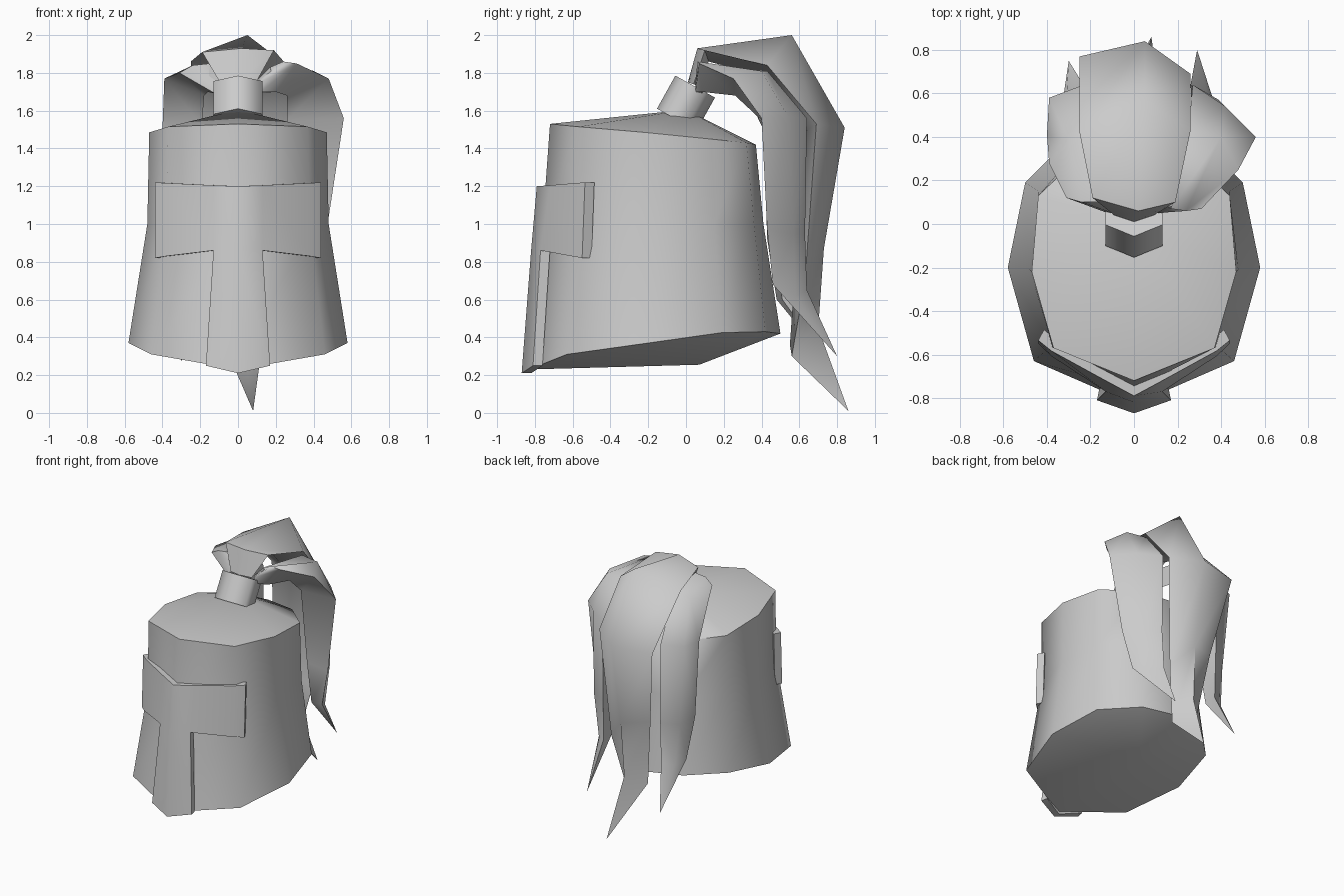
import bpy, bmesh, math
from mathutils import Matrix, Vector


def make(name, verts, faces, angle=62):
    mesh = bpy.data.meshes.new(name)
    mesh.from_pydata(verts, [], faces)
    bm = bmesh.new()
    bm.from_mesh(mesh)
    bmesh.ops.remove_doubles(bm, verts=bm.verts, dist=0.0005)
    bmesh.ops.recalc_face_normals(bm, faces=bm.faces)
    bm.to_mesh(mesh)
    bm.free()
    ob = bpy.data.objects.new(name, mesh)
    bpy.context.collection.objects.link(ob)
    bpy.context.view_layer.objects.active = ob
    ob.select_set(True)
    bpy.ops.object.shade_smooth_by_angle(angle=math.radians(angle))
    ob.select_set(False)
    return ob


def ring(half):
    # half outline from front to back, completed by mirroring in x
    return half + [(-x, y, z) for x, y, z in half[-2:0:-1]]


# helmet shell: ten-sided rings with slightly domed caps
bottom = ring([(0, -.83, .23), (.46, -.63, .31), (.58, -.20, .37),
               (.50, .19, .425), (.27, .42, .43), (0, .50, .42)])
middle = ring([(0, -.76, .98), (.38, -.56, .99), (.48, -.21, 1.0),
               (.44, .15, 1.0), (.24, .36, 1.0), (0, .41, 1.0)])
top = ring([(0, -.72, 1.53), (.37, -.57, 1.515), (.47, -.22, 1.485),
            (.44, .13, 1.45), (.24, .32, 1.43), (0, .37, 1.42)])
n = len(top)
faces = []
for k in range(2):
    for i in range(n):
        j = (i + 1) % n
        faces.append((k*n + i, k*n + j, k*n + n + j, k*n + n + i))
for i in range(n):
    j = (i + 1) % n
    faces.append((j, i, 3*n))
    faces.append((2*n + i, 2*n + j, 3*n + 1))
make("helmet_shell", bottom + middle + top + [(0, .07, .255), (0, 0, 1.605)], faces)

# T-shaped face plate: half outline, mirrored and given depth
half = [(0, -.79, 1.20), (.13, -.72, 1.205), (.38, -.583, 1.217), (.44, -.535, 1.22),
        (.44, -.55, .82), (.38, -.607, .83), (.13, -.77, .86), (0, -.82, .86),
        (.17, -.81, .25), (0, -.87, .21)]
quads = [(0, 1, 6, 7), (1, 2, 5, 6), (2, 3, 4, 5), (7, 6, 8, 9)]
h = len(half)
verts = half + [(-x, y, z) for x, y, z in half]
verts += [(x*.94, y + .05, z) for x, y, z in verts]
front = quads + [tuple(i + h for i in q[::-1]) for q in quads]
rim = [0, 1, 2, 3, 4, 5, 6, 8, 9, 8 + h, 6 + h, 5 + h, 4 + h, 3 + h, 2 + h, 1 + h]
# centre-line points are doubled by the mirror; make() welds them
faces = front + [tuple(i + 2*h for i in q[::-1]) for q in front]
faces += [(a, b, b + 2*h, a + 2*h) for a, b in zip(rim, rim[1:] + rim[:1])]
make("face_plate", verts, faces)

# plume socket: tilted six-sided tube
tilt = Matrix.Translation((0, 0, 1.64)) @ Matrix.Rotation(math.radians(-29), 4, 'X')
verts = [tilt @ Vector((.15*math.sin(a), -.12*math.cos(a), z))
         for z in (-.1, .1) for a in (i*math.tau/6 for i in range(6))]
faces = [(i, (i+1) % 6, (i+1) % 6 + 6, i + 6) for i in range(6)]
make("plume_socket", verts, faces + [(5, 4, 3, 2, 1, 0), (6, 7, 8, 9, 10, 11)], 75)


def lock(name, rows, tip):
    # closed hair lock: four-sided rows (edge, outer, edge, inner) ending in a tip
    verts = [p for r in rows for p in r] + [tip]
    faces = [(0, 1, 2, 3)]
    for i in range(4):
        j = (i + 1) % 4
        faces += [(4*k + i, 4*k + j, 4*k + j + 4, 4*k + i + 4) for k in range(len(rows) - 1)]
        faces.append((len(verts) - 5 + i, len(verts) - 5 + j, len(verts) - 1))
    make(name, verts, faces)


# plume: one large centre lock and two side locks
lock("plume_centre", [
    [(-.09, .04, 1.74), (0, .01, 1.75), (.09, .04, 1.74), (0, .07, 1.73)],
    [(-.19, .12, 1.91), (.02, .06, 1.93), (.19, .10, 1.92), (0, .12, 1.86)],
    [(-.25, .42, 1.86), (.05, .56, 2.0), (.26, .43, 1.84), (.02, .38, 1.79)],
    [(-.25, .77, 1.50), (.05, .84, 1.51), (.26, .69, 1.53), (.02, .63, 1.49)],
    [(-.15, .65, .90), (.05, .73, .87), (.20, .63, .70), (.03, .58, .80)],
    [(-.08, .58, .38), (.04, .70, .45), (.12, .56, .30), (.03, .55, .36)]], (.08, .86, .01))
lock("plume_right", [
    [(.07, .10, 1.73), (.10, .05, 1.74), (.12, .05, 1.70), (.10, .09, 1.69)],
    [(.17, .07, 1.83), (.24, .06, 1.86), (.31, .07, 1.85), (.20, .08, 1.70)],
    [(.25, .43, 1.81), (.40, .40, 1.81), (.48, .25, 1.77), (.26, .26, 1.68)],
    [(.27, .64, 1.56), (.42, .54, 1.57), (.56, .40, 1.56), (.26, .40, 1.55)],
    [(.27, .63, .95), (.39, .57, .95), (.47, .43, .97), (.27, .46, .97)],
    [(.26, .64, .65), (.34, .58, .62), (.40, .46, .68), (.28, .50, .65)]], (.29, .80, .30))
lock("plume_left", [
    [(-.07, .10, 1.73), (-.10, .05, 1.73), (-.12, .05, 1.69), (-.10, .09, 1.69)],
    [(-.15, .10, 1.85), (-.24, .10, 1.84), (-.31, .12, 1.80), (-.16, .10, 1.70)],
    [(-.18, .42, 1.81), (-.30, .38, 1.81), (-.39, .28, 1.77), (-.18, .28, 1.68)],
    [(-.23, .64, 1.52), (-.39, .58, 1.52), (-.40, .41, 1.50), (-.19, .42, 1.52)],
    [(-.22, .63, .90), (-.34, .56, .90), (-.38, .43, .92), (-.21, .46, .92)],
    [(-.22, .62, .60), (-.31, .58, .58), (-.34, .48, .60), (-.23, .51, .60)]], (-.30, .75, .27))
